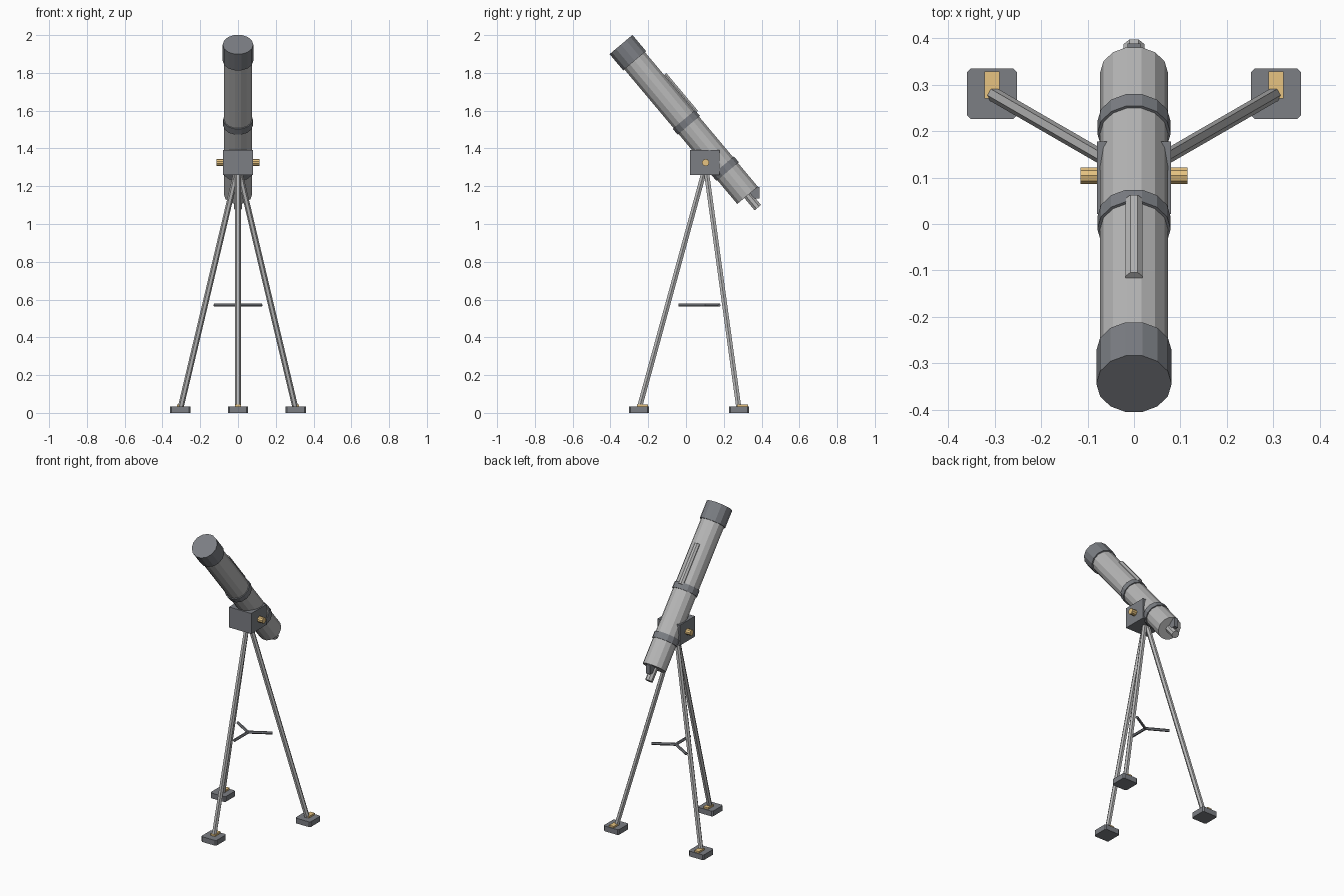
import bpy, bmesh
from math import sin, cos, pi, radians
from mathutils import Vector, Matrix

if "Cube" in bpy.data.objects:
    bpy.data.objects.remove(bpy.data.objects["Cube"])


def material(name, color):
    m = bpy.data.materials.new(name)
    m.diffuse_color = color
    m.use_nodes = True
    m.node_tree.nodes["Principled BSDF"].inputs["Base Color"].default_value = m.diffuse_color
    return m


BRASS = material("brass", (0.80, 0.55, 0.22, 1))
DARK = material("dark_metal", (0.20, 0.21, 0.23, 1))
STEEL = material("light_metal", (0.48, 0.48, 0.48, 1))


def finish(name, bm, mat):
    bmesh.ops.recalc_face_normals(bm, faces=bm.faces)
    me = bpy.data.meshes.new(name)
    bm.to_mesh(me)
    bm.free()
    me.materials.append(mat)
    ob = bpy.data.objects.new(name, me)
    bpy.context.collection.objects.link(ob)
    return ob


def rod(name, a, b, r, sides, mat, phase=0.0):
    """Flat-sided capped cylinder from a to b."""
    a, b = Vector(a), Vector(b)
    d = (b - a).normalized()
    ref = Vector((0, 0, 1)) if abs(d.x) > 0.9 else Vector((1, 0, 0))
    u = (ref - d * ref.dot(d)).normalized()
    v = d.cross(u)
    bm = bmesh.new()
    rings = []
    for p in (a, b):
        rings.append([bm.verts.new(p + r * (cos(t) * u + sin(t) * v))
                      for t in (phase + 2 * pi * i / sides for i in range(sides))])
    for i in range(sides):
        j = (i + 1) % sides
        bm.faces.new((rings[0][i], rings[0][j], rings[1][j], rings[1][i]))
    bm.faces.new(rings[0])
    bm.faces.new(rings[1])
    return finish(name, bm, mat)


def box(name, lo, hi, mat, chamfer=0.0):
    """Box between two corners, optionally with chamfered upright edges."""
    lo, hi = Vector(lo), Vector(hi)
    bm = bmesh.new()
    bmesh.ops.create_cube(bm, size=1, matrix=Matrix.Translation((lo + hi) / 2)
                          @ Matrix.Diagonal((*(hi - lo), 1)))
    if chamfer:
        upright = [e for e in bm.edges
                   if abs(e.verts[0].co.z - e.verts[1].co.z) > 1e-4]
        bmesh.ops.bevel(bm, geom=upright, offset=chamfer, segments=1, affect='EDGES')
    return finish(name, bm, mat)


# Optical axis: s runs from the front opening down to the eyepiece
TILT = radians(50)
FRONT = Vector((0, -0.344, 1.95))
AXIS = Vector((0, cos(TILT), -sin(TILT)))
UP = Vector((0, sin(TILT), cos(TILT)))


def on_axis(s, lift=0.0):
    return FRONT + AXIS * s + UP * lift


# Telescope tube, front cap and clamp rings
rod("tube", on_axis(0.05), on_axis(1.042), 0.073, 14, STEEL)
rod("front_cap", on_axis(0), on_axis(0.112), 0.081, 14, DARK)
for label, s in (("upper", 0.538), ("lower", 0.858)):
    rod(label + "_clamp_ring", on_axis(s - 0.02), on_axis(s + 0.02), 0.079, 14, DARK)

# Finder tube, eyepiece and its holder
rod("finder", on_axis(0.27, 0.068), on_axis(0.53, 0.068), 0.02, 8, STEEL, pi / 8)
rod("eyepiece", on_axis(1.0), on_axis(1.127), 0.024, 8, STEEL, pi / 8)
box("eyepiece_holder", (-0.014, 0.32, 1.135), (0.014, 0.388, 1.195), DARK)

# Mount head and pivot bolt
HUB = Vector((0, 0.104, 0))
box("mount_head", (-0.08, 0.022, 1.26), (0.08, 0.178, 1.393), DARK)
rod("pivot_bolt", (-0.115, 0.104, 1.325), (0.115, 0.104, 1.325), 0.019, 10, BRASS)

# Tripod: leg, foot, foot peg and spreader arm, three times around
for label, deg in (("front", -90), ("right", 30), ("left", 150)):
    out = Vector((cos(radians(deg)), sin(radians(deg)), 0))
    c = HUB + out * 0.353
    rod(label + "_leg", HUB + out * 0.01 + Vector((0, 0, 1.27)),
        HUB + out * 0.35 + Vector((0, 0, 0.03)), 0.0155, 6, STEEL)
    box(label + "_foot", (c.x - 0.054, c.y - 0.054, 0), (c.x + 0.054, c.y + 0.054, 0.034),
        DARK, 0.008)
    box(label + "_foot_peg", (c.x - 0.016, c.y - 0.01, 0.03), (c.x + 0.016, c.y + 0.048, 0.045),
        BRASS)
    mid = HUB + Vector((0, 0, 0.57))
    rod(label + "_spreader", mid, mid + out * 0.144, 0.009, 6, DARK)
